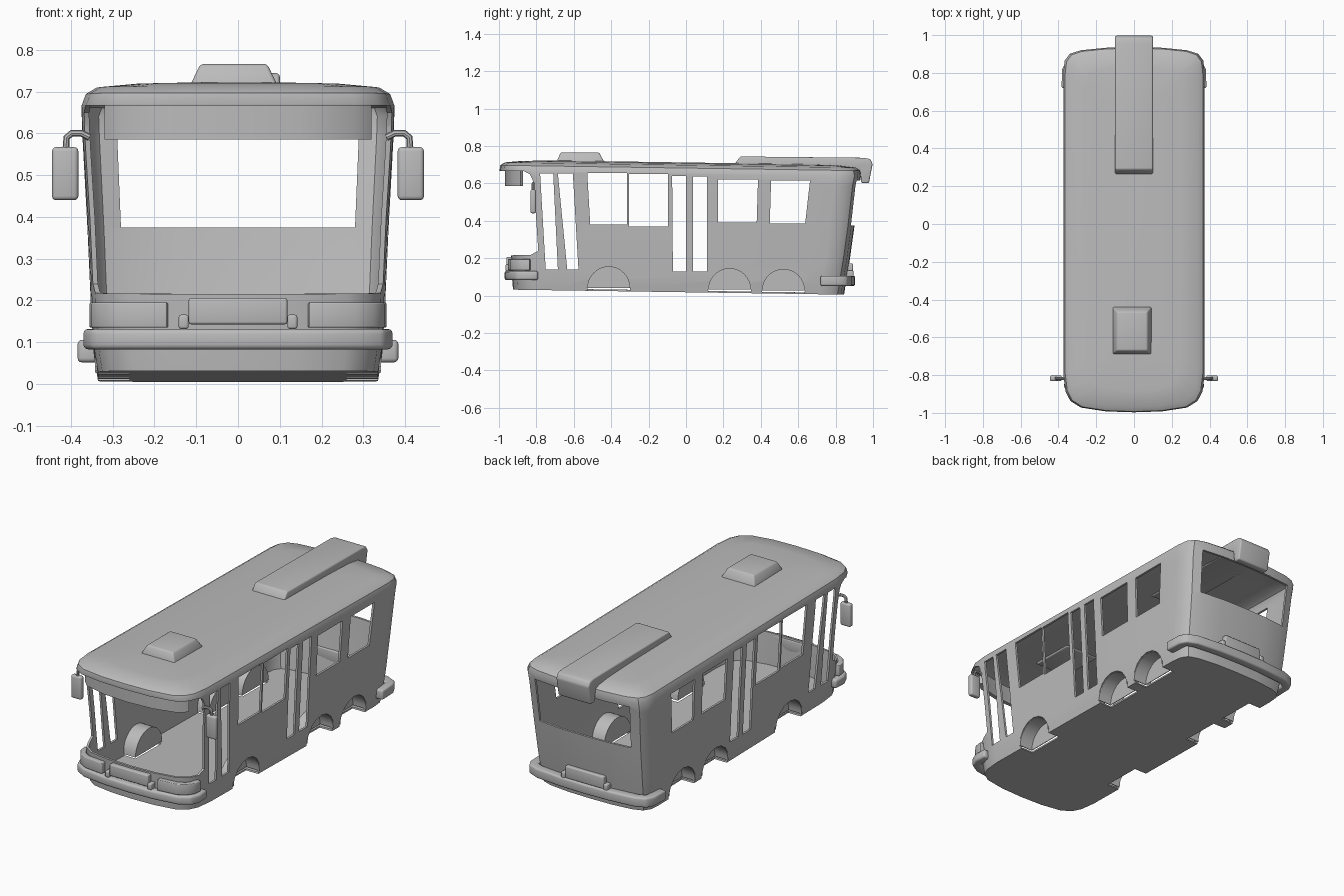
import bpy, bmesh, math
from mathutils import Vector

if "Cube" in bpy.data.objects:
    bpy.data.objects.remove(bpy.data.objects["Cube"])

grey = bpy.data.materials.new("body_grey")
grey.use_nodes = True
grey.diffuse_color = (0.5, 0.5, 0.5, 1)
grey.node_tree.nodes["Principled BSDF"].inputs["Base Color"].default_value = (0.5, 0.5, 0.5, 1)
TILT = 0.015  # the body pitches slightly down to the rear


def activate(ob):
    bpy.ops.object.select_all(action='DESELECT')
    ob.select_set(True)
    bpy.context.view_layer.objects.active = ob


def finish(ob, bevel=0.0):
    """Apply modifiers, optionally round the edges, and shade."""
    activate(ob)
    if bevel:
        m = ob.modifiers.new("round", 'BEVEL')
        m.width, m.segments, m.limit_method = bevel, 3, 'ANGLE'
    for m in list(ob.modifiers):
        bpy.ops.object.modifier_apply(modifier=m.name)
    bpy.ops.object.shade_smooth_by_angle(angle=math.radians(32))
    return ob


def make(name, bm):
    bmesh.ops.recalc_face_normals(bm, faces=bm.faces[:])
    me = bpy.data.meshes.new(name)
    bm.to_mesh(me)
    bm.free()
    me.materials.append(grey)
    ob = bpy.data.objects.new(name, me)
    bpy.context.collection.objects.link(ob)
    return ob


def loft(bm, rings, caps=True):
    """Skin closed rings of points."""
    vs = [[bm.verts.new(p) for p in r] for r in rings]
    n = len(vs[0])
    for a, b in zip(vs, vs[1:]):
        for i in range(n):
            j = (i + 1) % n
            bm.faces.new((a[i], a[j], b[j], b[i]))
    if caps:
        bm.faces.new(vs[0])
        bm.faces.new(vs[-1])


def prism_x(bm, profile, x0, x1):
    loft(bm, [[(x, y, z) for y, z in profile] for x in (x0, x1)])


def box(name, x, y, z, bevel):
    bm = bmesh.new()
    prism_x(bm, [(y[0], z[0]), (y[1], z[0]), (y[1], z[1]), (y[0], z[1])], *x)
    return finish(make(name, bm), bevel)


def band(name, path, z0, z1, depth, bevel):
    """Strip with height and depth that follows a plan path."""
    pts = [Vector(p) for p in path]
    inner = []
    for i, p in enumerate(pts):
        t = (pts[min(i + 1, len(pts) - 1)] - pts[max(i - 1, 0)]).normalized()
        nrm = Vector((-t.y, t.x))
        if nrm.dot(p - Vector((0, p.y * 0.6))) > 0:
            nrm = -nrm
        inner.append(p + nrm * depth)
    bm = bmesh.new()
    loft(bm, [[(*o, z0), (*i, z0), (*i, z1), (*o, z1)] for o, i in zip(pts, inner)])
    return finish(make(name, bm), bevel)


def both(path):
    """Mirror a plan path that ends on the centre line."""
    return path + [(-x, y) for x, y in path[-2::-1]]


# Body shell: rounded plan rings stacked upward (height, half width, front, rear)
LEVELS = [(.018, .335, -.925, .845), (.08, .345, -.93, .855), (.2, .352, -.937, .875),
          (.38, .36, -.95, .9), (.6, .372, -.98, .925), (.655, .374, -.997, .936),
          (.682, .364, -.993, .93), (.698, .338, -.968, .91), (.707, .25, -.88, .83),
          (.712, .1, -.72, .68)]
FRONT = [(.4, .005), (.75, .025), (.9, .06), (.97, .11), (1, .2)]
REAR = [(1, .13), (.98, .07), (.91, .035), (.75, .016), (.4, .003)]


def plan_ring(z, hx, yf, yb):
    half = [(0, yf)] + [(a * hx, yf + b) for a, b in FRONT]
    half += [(a * hx, yb - b) for a, b in REAR] + [(0, yb)]
    pts = half + [(-x, y) for x, y in half[-2:0:-1]]
    return [(x, y, z - TILT * y) for x, y in pts]


bm = bmesh.new()
loft(bm, [plan_ring(*lv) for lv in LEVELS])
body = make("body_shell", bm)
skin = body.modifiers.new("thickness", 'SOLIDIFY')
skin.thickness, skin.offset = 0.012, -1

# Side openings: (top start, top end, bottom start, bottom end, low, high)
OPENINGS = [(-.78, -.71, -.75, -.685, .14, .652), (-.685, -.605, -.635, -.575, .14, .652),
            (-.528, -.315, -.512, -.315, .38, .655), (-.305, -.097, -.305, -.097, .37, .65),
            (-.074, 0, -.07, 0, .13, .64), (.037, .112, .037, .112, .13, .638),
            (.17, .385, .17, .378, .392, .62), (.455, .663, .448, .637, .385, .615)]
bm = bmesh.new()
for t0, t1, b0, b1, lo, hi in OPENINGS:
    prism_x(bm, [(b0, lo), (b1, lo), (t1, hi), (t0, hi)], -1, 1)

# Windscreen opening wraps around the front corners
prism_x(bm, [(-1.2, .21), (-.83, .218), (-.79, .24), (-.81, .55), (-.82, .62),
             (-.835, .65), (-.87, .667), (-1.2, .667)], -1, 1)

# Rear window opening
loft(bm, [[(-.28, y, .375), (.28, y, .375), (.29, y, .615), (-.29, y, .615)] for y in (.75, 1.2)])

# Wheel arch cut-outs
WHEELS = [-.413, .233, .521]
RADIUS, WELL_IN, STEPS = .115, .26, 16


def arc(yc, r, turn):
    zc = .036 - TILT * yc
    return [(yc + r * math.cos(turn * i / STEPS), zc + r * math.sin(turn * i / STEPS))
            for i in range(STEPS + (turn < 4))]


for yc in WHEELS:
    for s in (-1, 1):
        prism_x(bm, arc(yc, RADIUS, 2 * math.pi), s * WELL_IN, s * .6)
cutter = make("opening_cutter", bm)
cutter.hide_render = True
cut = body.modifiers.new("openings", 'BOOLEAN')
cut.object, cut.operation, cut.solver = cutter, 'DIFFERENCE', 'EXACT'
finish(body)
bpy.data.objects.remove(cutter)

# Wheel wells: half drums open below and outward
for k, yc in enumerate(WHEELS):
    for s, side in ((-1, "right"), (1, "left")):
        bm = bmesh.new()
        inn, out = [[bm.verts.new((s * x, y, z)) for y, z in arc(yc, RADIUS, math.pi)]
                    for x in (WELL_IN, .342)]
        for i in range(STEPS):
            bm.faces.new((inn[i], inn[i + 1], out[i + 1], out[i]))
        bm.faces.new(inn)
        well = make(f"wheel_well_{side}_{k + 1}", bm)
        m = well.modifiers.new("thickness", 'SOLIDIFY')
        m.thickness, m.offset = .006, 0
        finish(well)

# Bumpers
band("front_bumper", both([(.366, -.79), (.37, -.86), (.35, -.91), (.29, -.945),
                           (.15, -.965), (0, -.97)]), .083, .132, .05, .012)
band("rear_bumper", both([(.384, .72), (.38, .82), (.36, .86), (.3, .885),
                          (.15, .9), (0, .904)]), .052, .106, .05, .012)

# Destination sign under the front of the roof
band("destination_sign", both([(.32, -.885), (.28, -.925), (.15, -.958), (0, -.968)]),
     .585, .68, .02, 0)

# Headlights, number plates and small lamps beside them
for s, side in ((-1, "right"), (1, "left")):
    band(f"headlight_{side}", [(s * x, y) for x, y in
         [(.356, -.835), (.35, -.88), (.325, -.915), (.28, -.94), (.17, -.952)]],
         .135, .195, .03, .004)
    for end, y, z in (("front", (-.965, -.925), (.132, .166)), ("rear", (.855, .895), (.1, .135))):
        box(f"{end}_lamp_{side}", (s * .13 - .012, s * .13 + .012), y, z, .006)
box("front_plate", (-.118, .118), (-.96, -.92), (.143, .206), .006)
box("rear_plate", (-.118, .118), (.85, .893), (.105, .172), .006)

# Wing mirrors with bent arms
for s, side in ((-1, "right"), (1, "left")):
    box(f"mirror_{side}", sorted((s * .382, s * .445)), (-.832, -.802), (.44, .567), .01)
    cu = bpy.data.curves.new(f"mirror_arm_{side}", 'CURVE')
    cu.dimensions, cu.bevel_depth, cu.bevel_resolution = '3D', .008, 2
    cu.use_fill_caps = True
    sp = cu.splines.new('POLY')
    path = [(.355, .59), (.375, .6), (.398, .6), (.41, .59), (.412, .56)]
    sp.points.add(len(path) - 1)
    for p, (x, z) in zip(sp.points, path):
        p.co = (s * x, -.817, z, 1)
    cu.materials.append(grey)
    arm = bpy.data.objects.new(cu.name, cu)
    bpy.context.collection.objects.link(arm)
    activate(arm)
    bpy.ops.object.convert(target='MESH')
    finish(bpy.context.object)

# Front roof hatch: tapered block
bm = bmesh.new()
loft(bm, [[(sx * hx - .01, y0 if sy < 0 else y1, z) for sx, sy in ((-1, -1), (1, -1), (1, 1), (-1, 1))]
          for hx, y0, y1, z in ((.103, -.69, -.438, .7), (.102, -.69, -.44, .72), (.08, -.67, -.465, .766))])
finish(make("roof_hatch", bm), .008)

# Rear roof duct folding down over the back
bm = bmesh.new()
prism_x(bm, [(.26, .69), (.265, .71), (.29, .744), (.95, .737), (.985, .73), (.998, .705),
             (.978, .602), (.938, .602), (.93, .67), (.9, .68)], -.1, .1)
finish(make("roof_duct", bm), .008)
